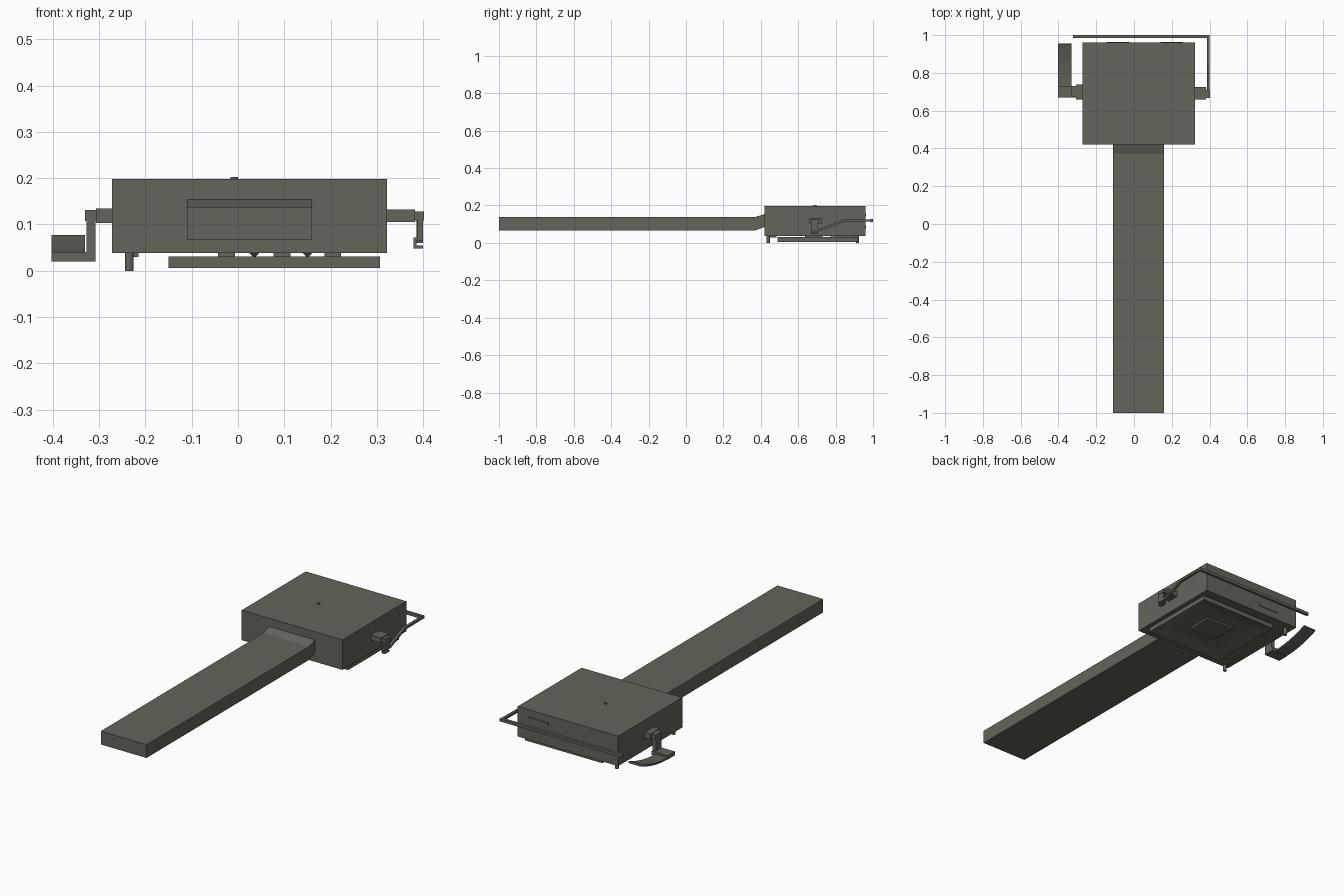
import bpy, bmesh, math
from mathutils import Vector

if "Cube" in bpy.data.objects:
    bpy.data.objects.remove(bpy.data.objects["Cube"])

mat = bpy.data.materials.new("olive grey metal")
mat.diffuse_color = (0.125, 0.128, 0.102, 1)
mat.use_nodes = True
mat.node_tree.nodes["Principled BSDF"].inputs["Base Color"].default_value = mat.diffuse_color


def finish(name, bm):
    bmesh.ops.recalc_face_normals(bm, faces=bm.faces)
    me = bpy.data.meshes.new(name)
    bm.to_mesh(me)
    bm.free()
    me.materials.append(mat)
    ob = bpy.data.objects.new(name, me)
    bpy.context.collection.objects.link(ob)
    return ob


def prism(name, pts, axis, a, b):
    """Extrude a closed profile along x (points are y,z) or y (points are x,z)."""
    bm = bmesh.new()
    place = (lambda p, t: (t, p[0], p[1])) if axis == 'x' else (lambda p, t: (p[0], t, p[1]))
    lo = [bm.verts.new(place(p, a)) for p in pts]
    hi = [bm.verts.new(place(p, b)) for p in pts]
    bm.faces.new(lo)
    bm.faces.new(hi[::-1])
    n = len(pts)
    for i in range(n):
        j = (i + 1) % n
        bm.faces.new((lo[i], lo[j], hi[j], hi[i]))
    return finish(name, bm)


def box(name, x0, x1, y0, y1, z0, z1):
    return prism(name, [(y0, z0), (y1, z0), (y1, z1), (y0, z1)], 'x', x0, x1)


def cylinder(name, x, y, z0, z1, r, r2=None, seg=12):
    bm = bmesh.new()
    bmesh.ops.create_cone(bm, cap_ends=True, segments=seg, radius1=r,
                          radius2=r if r2 is None else r2, depth=z1 - z0)
    bmesh.ops.translate(bm, verts=bm.verts, vec=(x, y, (z0 + z1) / 2))
    return finish(name, bm)


def ribbon(path, t):
    """Closed outline of constant thickness around an open 2D path."""
    up, down = [], []
    for i, p in enumerate(path):
        a, b = path[max(i - 1, 0)], path[min(i + 1, len(path) - 1)]
        d = Vector((b[0] - a[0], b[1] - a[1])).normalized()
        n = Vector((-d.y, d.x)) * t / 2
        up.append((p[0] + n.x, p[1] + n.y))
        down.append((p[0] - n.x, p[1] - n.y))
    return up + down[::-1]


# housing and long arm with a raised neck
box("housing", -0.272, 0.322, 0.42, 0.96, 0.038, 0.198)
prism("long_arm", [(-1, 0.067), (0.37, 0.067), (0.425, 0.087), (0.425, 0.156),
                   (0.37, 0.138), (-1, 0.138)], 'x', -0.11, 0.16)
cylinder("top_pin", -0.008, 0.69, 0.195, 0.203, 0.008)

# bottom tray with a square recess in its underside
bm = bmesh.new()
bmesh.ops.create_cube(bm, size=1)
for v in bm.verts:
    v.co = (0.0785 + v.co.x * 0.457, 0.705 + v.co.y * 0.43, 0.0185 + v.co.z * 0.025)
bm.normal_update()
under = [f for f in bm.faces if f.normal.z < -0.9]
bmesh.ops.inset_region(bm, faces=under, thickness=0.095)
bmesh.ops.translate(bm, verts=under[0].verts, vec=(0, 0, 0.016))
finish("bottom_tray", bm)
box("tray_centre", -0.002, 0.159, 0.634, 0.776, 0.012, 0.024)

# spacers between tray and housing
for x in (-0.025, 0.095, 0.205):
    for y in (0.67, 0.875):
        box("tray_spacer", x - 0.018, x + 0.018, y - 0.035, y + 0.035, 0.029, 0.04)
for x in (0.035, 0.15):
    cylinder("tray_stud", x, 0.67, 0.03, 0.04, 0.002, 0.012)

# two feet on the left edge, with a thin clip by the front one
for y in (0.44, 0.917):
    cylinder("foot", -0.235, y, 0.0, 0.04, 0.009)
box("foot_clip", -0.24, -0.215, 0.45, 0.485, 0.03, 0.04)

# back slots
for x, z in ((-0.085, 0.085), (0.2, 0.15)):
    box("back_slot", x - 0.06, x + 0.06, 0.955, 0.963, z - 0.008, z + 0.008)

# left hub, drop bracket and curved pedal
box("left_hub", -0.307, -0.27, 0.66, 0.738, 0.103, 0.134)
box("left_hub_tip", -0.33, -0.305, 0.672, 0.73, 0.107, 0.131)
box("left_bracket", -0.327, -0.308, 0.672, 0.722, 0.02, 0.11)
box("pedal_base", -0.403, -0.308, 0.67, 0.73, 0.02, 0.041)
curve = [(0.72 + 0.235 * i / 8, 0.026 + 0.047 * (i / 8) ** 2) for i in range(9)]
prism("pedal_blade", ribbon(curve, 0.009), 'x', -0.403, -0.33)

# right hub and folded hook
box("right_hub", 0.32, 0.382, 0.66, 0.725, 0.105, 0.132)
box("right_hub_tip", 0.38, 0.402, 0.668, 0.712, 0.109, 0.128)
hook = [(0.388, 0.112), (0.4, 0.112), (0.4, 0.064), (0.386, 0.064), (0.386, 0.055),
        (0.4, 0.055), (0.4, 0.048), (0.379, 0.048), (0.379, 0.072), (0.388, 0.072)]
prism("right_hook", hook, 'y', 0.668, 0.705)

# bent side rod and back crossbar
prism("side_rod", ribbon([(0.69, 0.066), (0.72, 0.07), (0.84, 0.118), (0.998, 0.12)], 0.012),
      'x', 0.386, 0.4)
box("back_crossbar", -0.322, 0.4, 0.985, 1.0, 0.113, 0.128)
